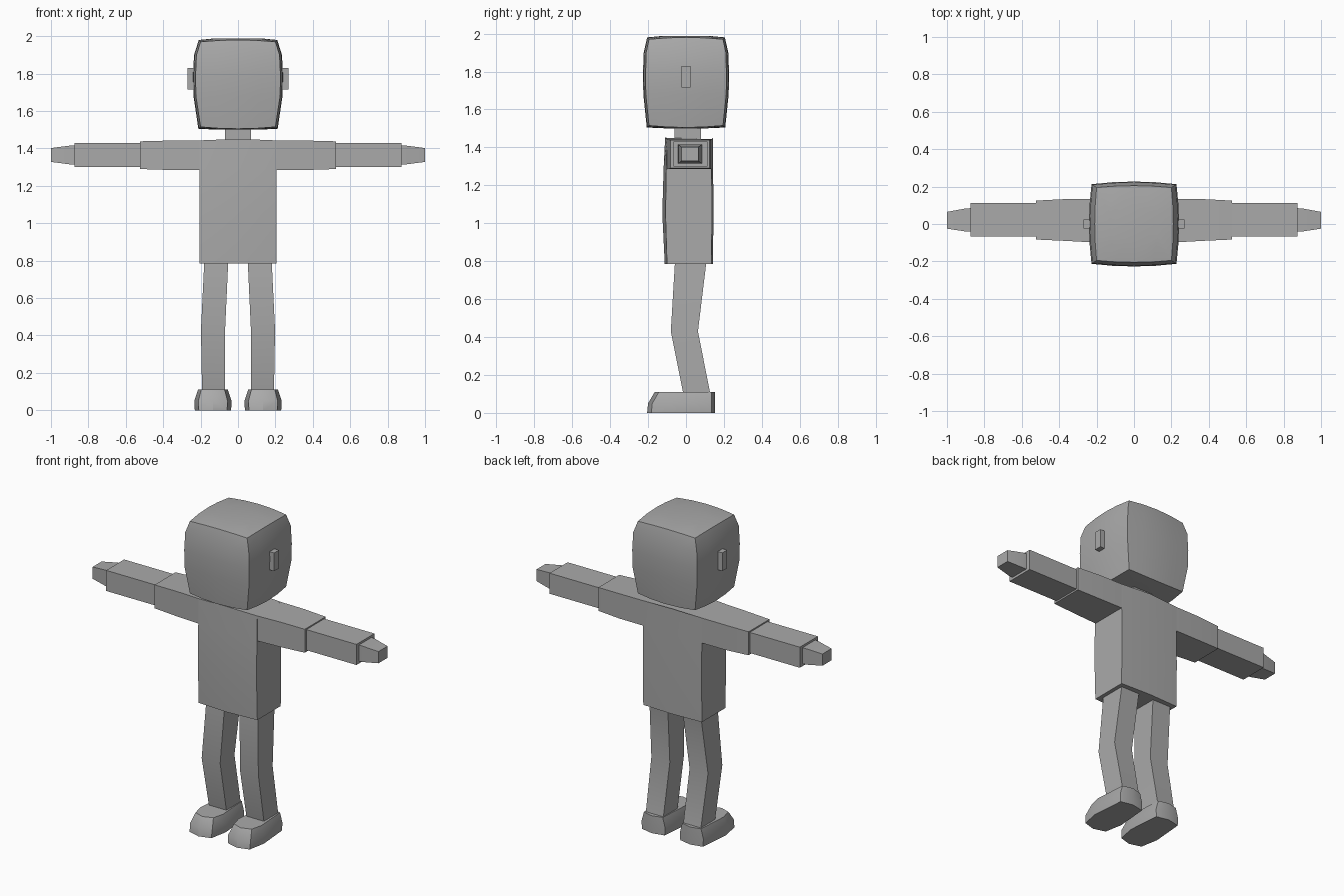
import bpy, bmesh, math
from mathutils import Vector

if "Cube" in bpy.data.objects:
    bpy.data.objects.remove(bpy.data.objects["Cube"])

grey = bpy.data.materials.new("plain grey")
grey.diffuse_color = (0.40, 0.40, 0.40, 1)
grey.use_nodes = True
grey.node_tree.nodes["Principled BSDF"].inputs["Base Color"].default_value = grey.diffuse_color


def loft(name, rings, angle=30):
    """Skin a list of equal-length point rings and cap both ends."""
    bm = bmesh.new()
    loops = [[bm.verts.new(p) for p in ring] for ring in rings]
    n = len(loops[0])
    for a, b in zip(loops, loops[1:]):
        for i in range(n):
            j = (i + 1) % n
            bm.faces.new((a[i], a[j], b[j], b[i]))
    bm.faces.new(loops[0][::-1])
    bm.faces.new(loops[-1])
    bmesh.ops.recalc_face_normals(bm, faces=bm.faces)
    mesh = bpy.data.meshes.new(name)
    bm.to_mesh(mesh)
    bm.free()
    mesh.materials.append(grey)
    obj = bpy.data.objects.new(name, mesh)
    bpy.context.collection.objects.link(obj)
    bpy.ops.object.select_all(action='DESELECT')
    obj.select_set(True)
    bpy.context.view_layer.objects.active = obj
    bpy.ops.object.shade_smooth_by_angle(angle=math.radians(angle))
    return obj


def rect_z(z, x0, x1, y0, y1, s=1):
    return [(s * x, y, z) for x, y in ((x0, y0), (x1, y0), (x1, y1), (x0, y1))]


def rect_x(x, y0, y1, z0, z1, s=1):
    return [(s * x, y, z) for y, z in ((y0, z0), (y1, z0), (y1, z1), (y0, z1))]


def bowed(z, hx, hy, bow, lift=0):
    """Square ring with sides bowed outwards; lift raises side middles."""
    ring = []
    ts = (-1, -0.5, 0, 0.5)
    for k in range(4):
        for t in ts:
            b = 1 - t * t
            x, y = ((t * hx, -hy - bow * b), (hx + bow * b, t * hy),
                    (-t * hx, hy + bow * b), (-hx - bow * b, -t * hy))[k]
            ring.append((x, y, z + lift * b))
    return ring


# Head: bulging box with shallow domed top and bottom
loft("head", [bowed(1.500, 0.10, 0.10, 0.0),
              bowed(1.515, 0.20, 0.195, 0.012, -0.010),
              bowed(1.68, 0.225, 0.212, 0.013),
              bowed(1.79, 0.227, 0.213, 0.014),
              bowed(1.90, 0.222, 0.210, 0.013),
              bowed(1.970, 0.20, 0.195, 0.010, 0.010),
              bowed(1.988, 0.12, 0.11, 0.01)])

# Neck
loft("neck", [rect_z(1.40, -0.07, 0.07, -0.06, 0.08),
              rect_z(1.52, -0.07, 0.07, -0.06, 0.08)])


# Torso: box with a gently bulging chest and back
def torso_ring(z, front, bulge, back, mid_lift=0):
    w = 0.205
    return [(-w, front, z), (0, bulge, z + mid_lift), (w, front, z),
            (w, back - 0.008, z), (0, back, z + mid_lift), (-w, back - 0.008, z)]


loft("torso", [torso_ring(0.785, -0.10, -0.112, 0.142),
               torso_ring(1.05, -0.108, -0.125, 0.145),
               torso_ring(1.29, -0.104, -0.118, 0.143),
               torso_ring(1.443, -0.10, -0.11, 0.142, 0.008)])

for s, side in ((1, "right"), (-1, "left")):
    # Ear
    loft(side + "_ear", [rect_x(0.21, -0.025, 0.023, 1.715, 1.83, s),
                         rect_x(0.27, -0.025, 0.023, 1.715, 1.83, s)])
    # Sleeve, forearm and hand
    loft(side + "_upper_arm", [rect_x(0.19, -0.10, 0.134, 1.285, 1.443, s),
                               rect_x(0.37, -0.09, 0.133, 1.285, 1.442, s),
                               rect_x(0.525, -0.083, 0.125, 1.29, 1.438, s)])
    loft(side + "_forearm", [rect_x(0.51, -0.067, 0.113, 1.30, 1.43, s),
                             rect_x(0.875, -0.067, 0.113, 1.30, 1.43, s)])
    loft(side + "_hand", [rect_x(0.865, -0.042, 0.085, 1.315, 1.417, s),
                          rect_x(0.90, -0.040, 0.083, 1.315, 1.415, s),
                          rect_x(1.0, -0.025, 0.065, 1.328, 1.402, s)])
    # Leg bent at the knee
    loft(side + "_leg", [rect_z(0.09, 0.07, 0.192, -0.012, 0.13, s),
                         rect_z(0.43, 0.069, 0.198, -0.08, 0.063, s),
                         rect_z(0.80, 0.052, 0.18, -0.058, 0.108, s)])

    # Foot: blunt toe, narrower heel, tapering towards the top
    def foot_ring(z, k, toe):
        half = ((0.078, toe + 0.022), (0.100, -0.07), (0.082, 0.135))
        pts = [(0, toe)] + [(x * k, y) for x, y in half] + [(0, 0.152)]
        pts += [(-x * k, y) for x, y in reversed(half)]
        return [(s * (0.134 + x), y, z) for x, y in pts]

    loft(side + "_foot", [foot_ring(0.0, 0.97, -0.205),
                          foot_ring(0.05, 1.0, -0.20),
                          foot_ring(0.11, 0.80, -0.165)])
